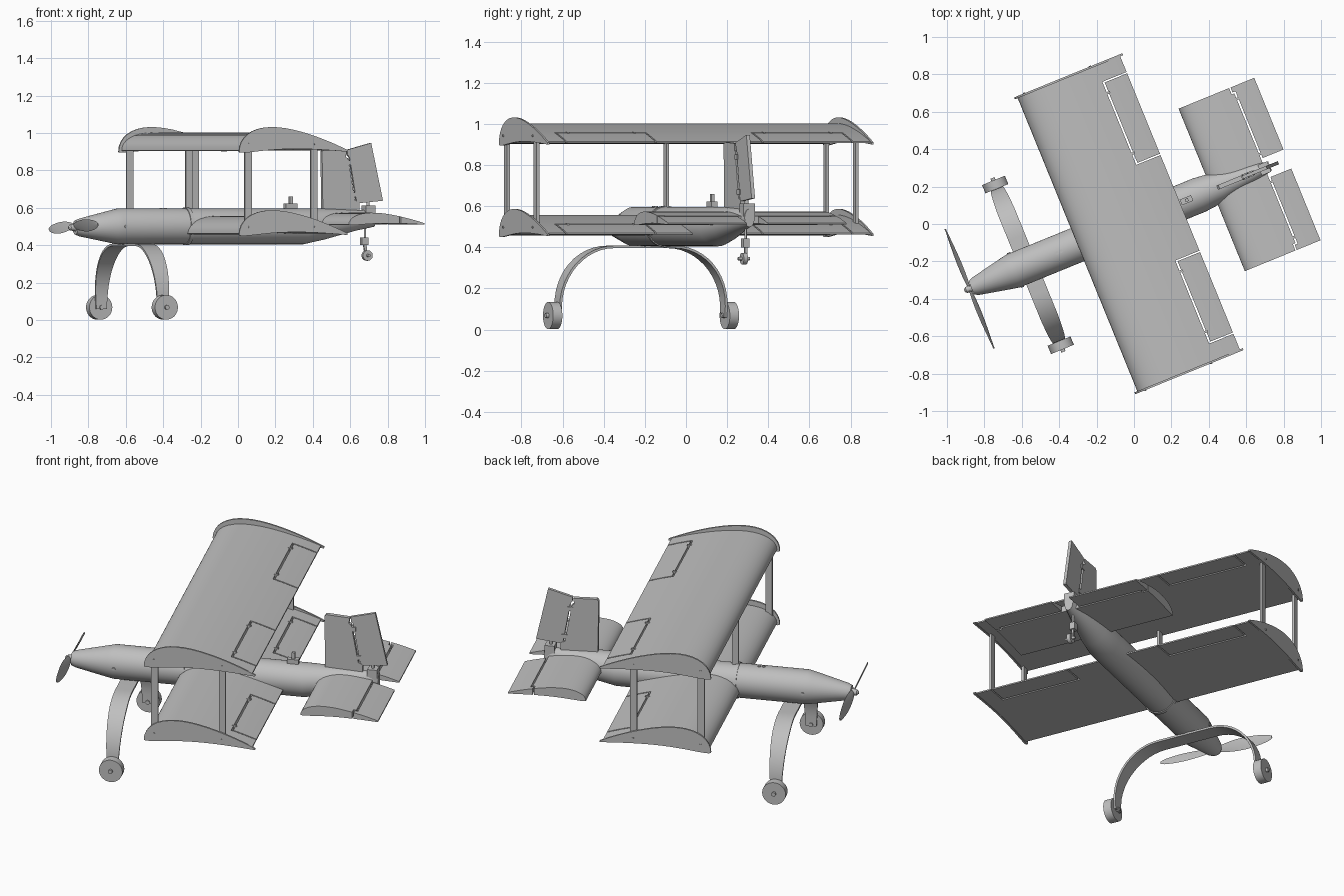
import bpy
import bmesh
from math import sin, cos, pi, sqrt, radians
from mathutils import Matrix, Vector

cube = bpy.data.objects.get("Cube")
if cube:
    bpy.data.objects.remove(cube, do_unlink=True)

# The aircraft is built nose toward -x, then turned as a whole
PLANE = Matrix.Translation((-0.004, 0.011, 0)) @ Matrix.Rotation(radians(22.2), 4, "Z")

grey = bpy.data.materials.new("plain_grey")
grey.use_nodes = True
COLOUR = (0.52, 0.52, 0.52, 1)
grey.diffuse_color = COLOUR
grey.node_tree.nodes["Principled BSDF"].inputs["Base Color"].default_value = COLOUR


def finish(name, bm, local=Matrix()):
    """Turn a bmesh into a placed, shaded object."""
    bmesh.ops.recalc_face_normals(bm, faces=bm.faces)
    mesh = bpy.data.meshes.new(name)
    bm.to_mesh(mesh)
    bm.free()
    mesh.transform(local)
    mesh.materials.append(grey)
    mesh.shade_smooth()
    mesh.set_sharp_from_angle(angle=radians(32))
    ob = bpy.data.objects.new(name, mesh)
    ob.matrix_world = PLANE
    bpy.context.collection.objects.link(ob)
    return ob


def loft(name, rings, local=Matrix()):
    """Skin closed rings of points and cap both ends."""
    bm = bmesh.new()
    loops = [[bm.verts.new(p) for p in ring] for ring in rings]
    n = len(loops[0])
    for a, b in zip(loops, loops[1:]):
        for i in range(n):
            j = (i + 1) % n
            bm.faces.new((a[i], a[j], b[j], b[i]))
    bm.faces.new(loops[0])
    bm.faces.new(loops[-1])
    return finish(name, bm, local)


def prism(name, pts, y0, y1, local=Matrix()):
    """Extrude an x-z outline along y."""
    return loft(name, [[(x, y, z) for x, z in pts] for y in (y0, y1)], local)


def tube(name, stations, sides=40, local=Matrix()):
    """Elliptical body along x from stations (x, z, half width, half height)."""
    rings = [[(x, w * cos(2 * pi * i / sides), z + h * sin(2 * pi * i / sides))
              for i in range(sides)] for x, z, w, h in stations]
    return loft(name, rings, local)


def disc(name, centre, r, width, axis="Y", sides=28):
    """Cylinder lying along an axis."""
    turn = Matrix.Rotation(pi / 2, 4, "Z") if axis == "Y" else Matrix.Rotation(pi / 2, 4, "Y")
    return tube(name, [(-width / 2, 0, r, r), (width / 2, 0, r, r)], sides,
                Matrix.Translation(centre) @ (turn if axis != "X" else Matrix()))


def box(name, lo, hi):
    return prism(name, [(lo[0], lo[2]), (hi[0], lo[2]), (hi[0], hi[2]), (lo[0], hi[2])], lo[1], hi[1])


def airfoil(x0, chord, base, thick, steps=22):
    """Cambered section with a blunt nose and a thin tail."""
    s = [(1 - cos(pi * i / steps)) / 2 for i in range(steps + 1)]
    top = [(x0 + chord * t, base + thick * (2.969 * sqrt(t) - 1.26 * t - 3.516 * t**2
            + 2.843 * t**3 - 1.015 * t**4) + 0.006 * t) for t in s]
    low = [(x0 + chord * t, base + thick * (0.12 * sin(pi * t)
            - 0.35 * sqrt(t) * (1 - t)**6)) for t in s[1:]]
    return top + low[::-1]


def cut(ob, boxes):
    """Cut slots out of an object."""
    for lo, hi in boxes:
        cutter = box("cutter", lo, hi)
        cutter.hide_render = True
        mod = ob.modifiers.new("slot", "BOOLEAN")
        mod.operation, mod.solver, mod.object = "DIFFERENCE", "EXACT", cutter
        bpy.context.view_layer.objects.active = ob
        bpy.ops.object.modifier_apply(modifier=mod.name)
        bpy.data.objects.remove(cutter, do_unlink=True)
    ob.data.set_sharp_from_angle(angle=radians(32))


# Fuselage, cowl and spinner
tube("fuselage", [(-0.935, 0.495, 0.038, 0.038), (-0.91, 0.495, 0.05, 0.048),
                  (-0.72, 0.5, 0.09, 0.09), (-0.69, 0.501, 0.095, 0.096), (0.38, 0.501, 0.095, 0.096),
                  (0.5, 0.513, 0.083, 0.083), (0.68, 0.533, 0.05, 0.056),
                  (0.79, 0.543, 0.026, 0.044)])
tube("fuselage_band", [(-0.305, 0.501, 0.1, 0.101), (-0.285, 0.501, 0.1, 0.101)])
tube("spinner", [(-0.975, 0.495, 0.006, 0.006), (-0.965, 0.495, 0.016, 0.016),
                 (-0.925, 0.495, 0.022, 0.022)], 20)

# Propeller blades, pitched in opposite directions
for side, label in ((1, "left"), (-1, "right")):
    steps = 14
    rings = []
    for i in range(steps + 1):
        t = i / steps
        half = 0.008 + 0.026 * sin(pi * min(1, t * 0.9 + 0.06)) ** 0.8
        if i == steps:
            half = 0.008
        pitch = radians(28 - 16 * t) * side
        rings.append([(-0.945 + a * half * sin(pitch) + b * 0.004 * cos(pitch),
                       side * (0.01 + 0.335 * t),
                       0.5 - side * 0.012 * t + a * half * cos(pitch) - b * 0.004 * sin(pitch))
                      for a, b in ((-1, 0), (0, 1), (1, 0), (0, -1))])
    loft("propeller_blade_" + label, rings)

# Two wings with slots round the ailerons, and end plates
for label, z in (("upper", 0.907), ("lower", 0.462)):
    wing = prism(label + "_wing", airfoil(-0.322, 0.592, z, 0.093), -0.848, 0.848)
    slots = []
    for s in (1, -1):
        a, b = sorted((s * 0.28, s * 0.752))
        slots.append(((0.13, a, z - 0.1), (0.14, b, z + 0.2)))
        for y in (a, b):
            slots.append(((0.1305, y - 0.004, z - 0.11), (0.4, y + 0.004, z + 0.21)))
    cut(wing, slots)
    for s, side in ((1, "left"), (-1, "right")):
        prism(f"{label}_end_plate_{side}", airfoil(-0.338, 0.625, z - 0.007, 0.13),
              s * 0.846, s * 0.857)
        for x in (-0.28, 0.1):
            disc(f"{label}_plate_bolt_{side}", (x, s * 0.857, z + 0.035), 0.006, 0.008, sides=10)
        for y in (0.34, 0.69):
            box(f"{label}_aileron_hinge_{side}", (0.122, s * y - 0.006, z + 0.03),
                (0.148, s * y + 0.006, z + 0.055))

# Struts between the wings
for s, side in ((1, "left"), (-1, "right")):
    for x, place in ((-0.28, "front"), (0.1, "rear")):
        box(f"{place}_strut_{side}", (x - 0.019, s * 0.838 - 0.007, 0.5),
            (x + 0.019, s * 0.838 + 0.007, 0.95))
box("centre_strut", (-0.3, -0.007, 0.55), (-0.262, 0.007, 0.93))

# Tailplane with elevators
tailplane = prism("tailplane", airfoil(0.453, 0.437, 0.51, 0.062), -0.469, 0.469)
cut(tailplane, [((0.765, -0.055, 0.4), (1, 0.055, 0.7)),
                ((0.76, -0.44, 0.41), (0.77, 0.44, 0.71)),
                ((0.745, 0.432, 0.42), (0.7605, 0.44, 0.72)),
                ((0.745, -0.44, 0.42), (0.7605, -0.432, 0.72)),
                ((0.745, 0.435, 0.43), (0.753, 0.5, 0.73)),
                ((0.745, -0.5, 0.43), (0.753, -0.435, 0.73))])
for y in (-0.4, -0.08, 0.08, 0.4):
    box("elevator_hinge", (0.75, y - 0.006, 0.525), (0.78, y + 0.006, 0.545))

# Fin and rudder
prism("fin", [(0.49, 0.57), (0.485, 0.9), (0.495, 0.912), (0.628, 0.905), (0.622, 0.87),
              (0.635, 0.865), (0.675, 0.64), (0.7, 0.63), (0.7, 0.55)], -0.012, 0.012)
prism("rudder", [(0.634, 0.883), (0.632, 0.91), (0.77, 0.947), (0.838, 0.638),
                 (0.69, 0.624), (0.684, 0.645), (0.645, 0.87)], -0.009, 0.009)
for x, z in ((0.644, 0.84), (0.675, 0.67)):
    box("rudder_hinge", (x - 0.015, -0.015, z - 0.012), (x + 0.018, 0.015, z + 0.012))
box("tail_block", (0.73, -0.03, 0.55), (0.785, 0.03, 0.612))
disc("rudder_post", (0.755, 0, 0.6), 0.008, 0.1, "Z", 12)

# Main landing gear: one bent strip, tapering to the wheels
outline = [(0, 0.402)]
for i in range(13):
    a = pi / 2 * i / 12
    outline.append((0.16 + 0.275 * sin(a), 0.115 + 0.287 * cos(a)))
outline.append((0.435, 0.06))
path = [(-y, z) for y, z in outline[:0:-1]] + outline
rings = []
for i, (y, z) in enumerate(path):
    a, b = path[max(i - 1, 0)], path[min(i + 1, len(path) - 1)]
    normal = Vector((a[1] - b[1], b[0] - a[0])).normalized() * 0.006
    half = 0.03 + 0.018 * min(1, (z - 0.06) / 0.3)
    rings.append([(-0.608 + half * p, y + normal.x * q, z + normal.y * q)
                  for p, q in ((-1, -1), (1, -1), (1, 1), (-1, 1))])
loft("landing_gear_strip", rings)
for s, side in ((1, "left"), (-1, "right")):
    disc("main_wheel_" + side, (-0.608, s * 0.464, 0.068), 0.066, 0.048, sides=36)
    disc("main_axle_" + side, (-0.608, s * 0.462, 0.068), 0.012, 0.08, sides=14)

# Tail wheel
disc("tail_wheel_post", (0.738, 0, 0.46), 0.006, 0.16, "Z", 12)
box("tail_wheel_block", (0.715, -0.016, 0.4), (0.752, 0.016, 0.442))
prism("tail_wheel_fork", [(0.728, 0.405), (0.744, 0.405), (0.752, 0.34), (0.738, 0.34)], -0.006, 0.006)
disc("tail_wheel", (0.745, -0.012, 0.345), 0.028, 0.022)
disc("tail_wheel_axle", (0.745, -0.012, 0.345), 0.008, 0.06, sides=12)

# Small fitting behind the wings, and bolts on the nose
box("top_fitting_base", (0.275, -0.016, 0.585), (0.34, 0.016, 0.622))
box("top_fitting_arm", (0.3, -0.008, 0.62), (0.318, 0.008, 0.66))
for x in (-0.44, -0.415):
    disc("top_bolt", (x, 0, 0.596), 0.009, 0.008, "Z", 12)
for s in (1, -1):
    disc("nose_bolt", (-0.68, s * 0.095, 0.5), 0.009, 0.01, sides=12)
